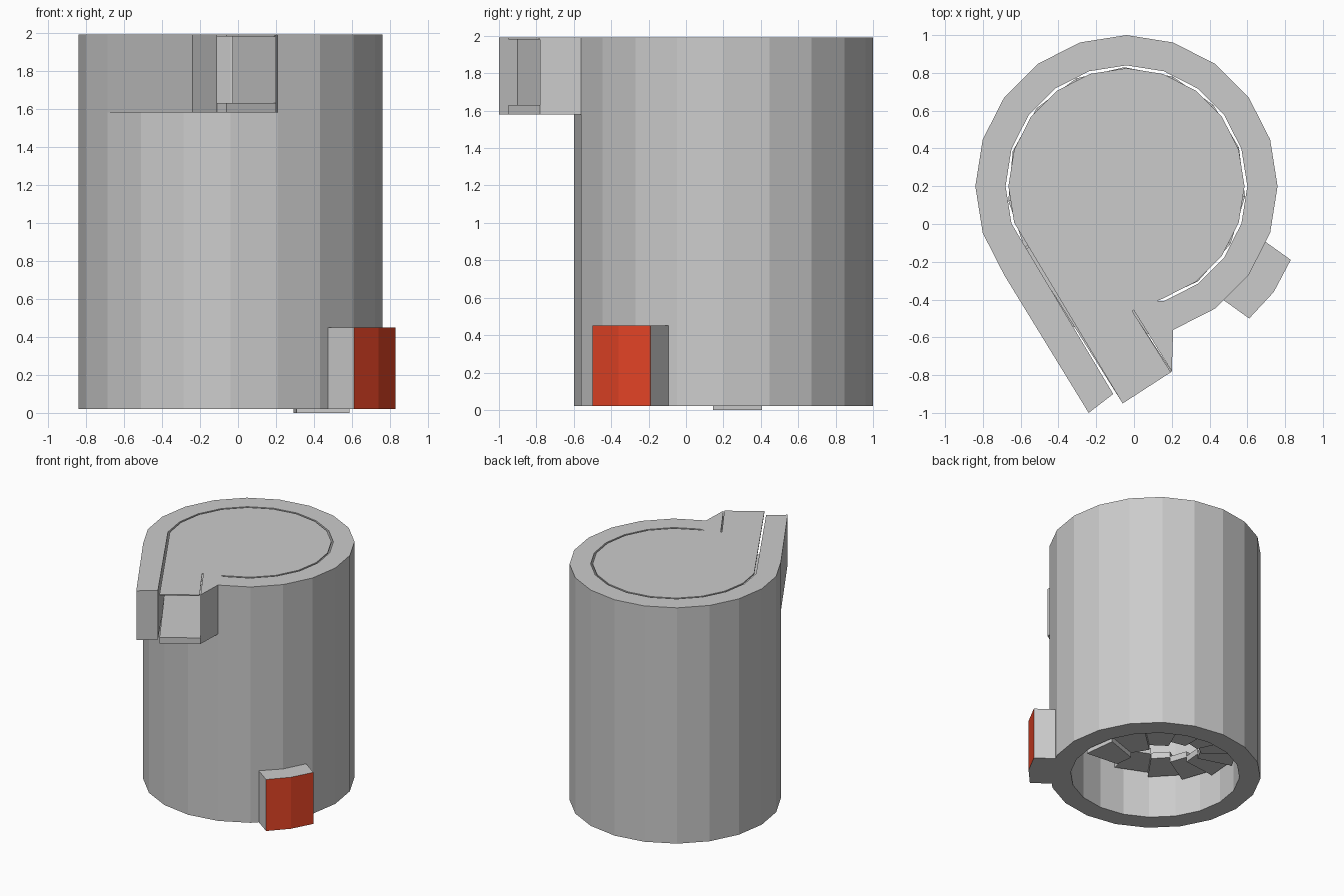
import bpy
import bmesh
from math import cos, sin, radians

if "Cube" in bpy.data.objects:
    bpy.data.objects.remove(bpy.data.objects["Cube"])

CX, CY = -0.04, 0.20          # tower axis


def polar(r, deg):
    a = radians(deg)
    return (CX + r * cos(a), CY + r * sin(a))


def add_object(name, bm):
    bmesh.ops.recalc_face_normals(bm, faces=bm.faces)
    me = bpy.data.meshes.new(name)
    bm.to_mesh(me)
    bm.free()
    ob = bpy.data.objects.new(name, me)
    bpy.context.collection.objects.link(ob)
    return ob


def add_prism(bm, outline, z0, z1):
    lo = [bm.verts.new((x, y, z0)) for x, y in outline]
    hi = [bm.verts.new((x, y, z1)) for x, y in outline]
    n = len(outline)
    bm.faces.new(lo[::-1])
    bm.faces.new(hi)
    for i in range(n):
        j = (i + 1) % n
        bm.faces.new((lo[i], lo[j], hi[j], hi[i]))


def prism(name, outline, z0, z1):
    bm = bmesh.new()
    add_prism(bm, outline, z0, z1)
    return add_object(name, bm)


# Lower tower wall: 20-sided tube, its top is closed by the upper wall and landing
bm = bmesh.new()
rings = [[bm.verts.new((*polar(r, 18 * k), z)) for k in range(20)]
         for r, z in ((0.80, 1.58), (0.80, 0.02), (0.64, 0.02), (0.64, 1.58))]
for a, b in zip(rings, rings[1:]):
    for k in range(20):
        m = (k + 1) % 20
        bm.faces.new((a[k], a[m], b[m], b[k]))
add_object("tower_wall", bm)

# Upper wall: open ring whose ends run out as the entrance side walls
outer = [polar(0.80, d) for d in range(-72, 217, 18)]
inner = [polar(0.64, d) for d in range(198, -73, -18)]
prism("entrance_wall",
      outer + [(-0.24, -1.0), (-0.11, -0.90)] + inner + [(-0.03, -0.41), (0.20, -0.78)],
      1.58, 1.99)

# Thin roof over stairwell and entrance passage
roof = [polar(0.625, d) for d in range(-72, 199, 18)]
prism("roof", roof + [(-0.06, -0.95), (0.195, -0.785), (-0.01, -0.46)], 1.98, 1.99)

# Entrance landing
prism("landing", [(-0.06, -0.95), (0.20, -0.78), polar(0.34, 212), polar(0.63, 212)],
      1.58, 1.63)

# Spiral stairs: wedges rising anticlockwise to the landing
bm = bmesh.new()
STEPS, TURN = 39, 24
for i in range(STEPS):
    a = -5 + TURN * i
    z = 1.58 * i / STEPS
    add_prism(bm, [polar(0.35, a), polar(0.63, a),
                   polar(0.63, a + TURN), polar(0.35, a + TURN)], z, z + 0.05)
add_object("spiral_stairs", bm)

# Exit porch with red outer faces
porch = prism("exit_porch",
              [(0.83, -0.19), (0.69, -0.09), polar(0.80, -36),
               (0.47, -0.40), (0.61, -0.50), (0.74, -0.36)], 0.02, 0.45)
grey = bpy.data.materials.new("porch_grey")
grey.diffuse_color = (0.8, 0.8, 0.8, 1)
grey.use_nodes = True
grey.node_tree.nodes["Principled BSDF"].inputs["Base Color"].default_value = grey.diffuse_color
red = bpy.data.materials.new("door_red")
red.diffuse_color = (0.8, 0.06, 0.02, 1)
red.use_nodes = True
red.node_tree.nodes["Principled BSDF"].inputs["Base Color"].default_value = red.diffuse_color
porch.data.materials.append(grey)
porch.data.materials.append(red)
for p in porch.data.polygons:
    if abs(p.normal.z) < 0.1 and p.center.x > 0.64 and p.center.y < -0.2:
        p.material_index = 1
